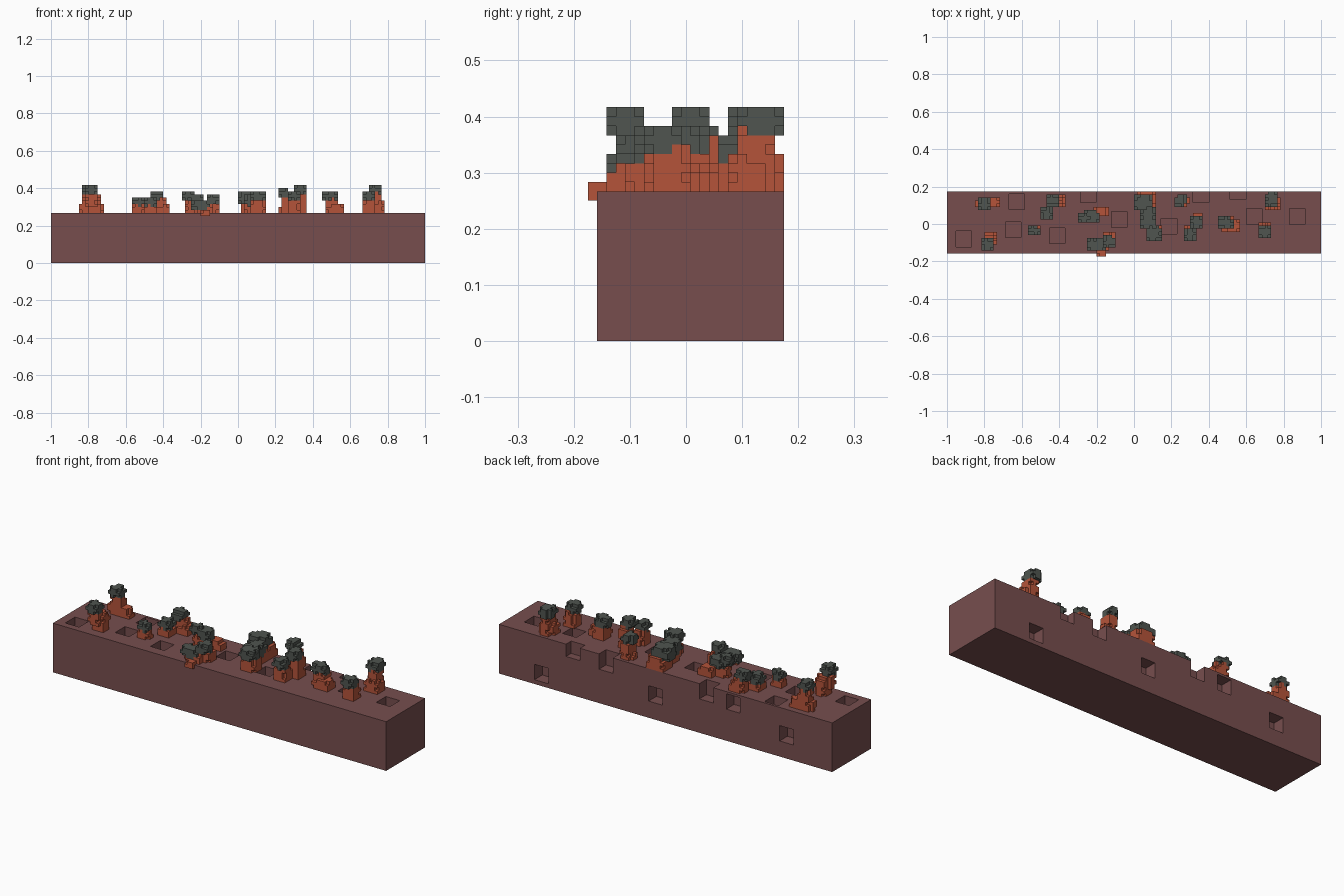
import bpy, bmesh, random
from mathutils import Matrix, Vector

if "Cube" in bpy.data.objects:
    bpy.data.objects.remove(bpy.data.objects["Cube"], do_unlink=True)

random.seed(4)
V = 1 / 60          # voxel size
GROUND = 16         # block height in voxels


def material(name, rgb):
    m = bpy.data.materials.new(name)
    m.use_nodes = True
    m.diffuse_color = (*rgb, 1)
    m.node_tree.nodes["Principled BSDF"].inputs["Base Color"].default_value = (*rgb, 1)
    return m


BROWN = material("red_brown_rock", (0.184, 0.076, 0.076))
ORANGE = material("flame_orange", (0.46, 0.088, 0.042))
GREY = material("smoke_grey", (0.08, 0.091, 0.08))


def new_object(name, bm, mats):
    me = bpy.data.meshes.new(name)
    bm.to_mesh(me)
    bm.free()
    for m in mats:
        me.materials.append(m)
    ob = bpy.data.objects.new(name, me)
    bpy.context.collection.objects.link(ob)
    return ob


def add_box(bm, lo, hi):
    lo, hi = Vector(lo), Vector(hi)
    bmesh.ops.create_cube(bm, size=1, matrix=Matrix.Translation((lo + hi) / 2)
                          @ Matrix.Diagonal((*(hi - lo), 1)))


# Rock block
BACK, TOP = 10.5 * V, GROUND * V
bm = bmesh.new()
add_box(bm, (-1, -9.5 * V, 0), (1, BACK, TOP))
block = new_object("rock_block", bm, [BROWN])

# Square pits in the top (x, y) and in the back (x, z)
R = 2.5 * V
bm = bmesh.new()
for x, y in [(-0.91, -0.08), (-0.626, 0.12), (-0.645, -0.03), (-0.41, -0.063),
             (-0.078, 0.024), (0.187, -0.013), (0.642, 0.04), (0.872, 0.04)]:
    add_box(bm, (x - R, y - R, TOP - 0.067), (x + R, y + R, TOP + 0.02))
for x, z in [(0.745, 0.065), (0.06, 0.132), (-0.406, 0.213), (-0.726, 0.126)]:
    add_box(bm, (x - R, BACK - 0.067, z - R), (x + R, BACK + 0.02, z + R))
# Notches through the top back edge (x, inner y, depth)
for x, y, d in [(-0.245, 0.115, 0.083), (0.358, 0.115, 0.083), (0.556, 0.131, 0.067)]:
    add_box(bm, (x - R, y, TOP - d), (x + R, BACK + 0.02, TOP + 0.02))
cutter = new_object("pit_cutter", bm, [BROWN])
cutter.hide_render = True

mod = block.modifiers.new("pits", 'BOOLEAN')
mod.operation, mod.object, mod.solver = 'DIFFERENCE', cutter, 'EXACT'
bpy.context.view_layer.objects.active = block
bpy.ops.object.modifier_apply(modifier="pits")
bpy.data.objects.remove(cutter, do_unlink=True)


# Voxel fires: boxes are (x0, x1, y0, y1, z0, z1) in voxels above the block
def fill(cells, box, mat, drop):
    x0, x1, y0, y1, z0, z1 = box
    for x in range(x0, x1):
        for y in range(y0, y1):
            for z in range(z0, z1):
                ends = (x in (x0, x1 - 1)) + (y in (y0, y1 - 1))
                ends += z == z1 - 1 or (mat == 1 and z == z0)
                if ends == 3 or (ends == 2 and random.random() < drop):
                    continue
                cells[x, y, z] = mat


def fire(name, flames, smokes):
    cells = {}
    for b in flames:
        fill(cells, b, 0, 0.25)
    for b in smokes:
        fill(cells, b, 1, 0.2)
    bm = bmesh.new()
    verts = {}

    def vert(p):
        if p not in verts:
            verts[p] = bm.verts.new((p[0] * V, (p[1] + 0.5) * V, (p[2] + GROUND) * V))
        return verts[p]

    # Only the exposed sides of the voxels become faces
    for c, mat in cells.items():
        for axis in range(3):
            for side in (0, 1):
                near = list(c)
                near[axis] += 2 * side - 1
                if tuple(near) in cells:
                    continue
                u, w = (axis + 1) % 3, (axis + 2) % 3
                quad = []
                for a, b in ((0, 0), (1, 0), (1, 1), (0, 1)):
                    p = list(c)
                    p[axis] += side
                    p[u] += a
                    p[w] += b
                    quad.append(vert(tuple(p)))
                bm.faces.new(quad if side else quad[::-1]).material_index = mat
    return new_object(name, bm, [ORANGE, GREY])


fire("fire_right_back", [(-50, -46, 5, 8, 0, 7), (-49, -43, 5, 8, 0, 3), (-51, -48, 5, 7, 0, 4)],
     [(-50, -46, 4, 8, 6, 9)])
fire("fire_right_front", [(-48, -44, -7, -3, 0, 6), (-49, -45, -8, -5, 2, 7)],
     [(-49, -45, -9, -5, 6, 9)])
fire("fire_small_front", [(-34, -30, -4, -1, 0, 3)], [(-34, -30, -4, -1, 2, 5)])
fire("fire_small_middle", [(-30, -26, 1, 5, 0, 3)], [(-30, -26, 1, 5, 2, 5)])
fire("fire_small_back", [(-27, -23, 6, 9, 0, 5), (-26, -22, 5, 9, 0, 3)],
     [(-28, -24, 5, 9, 4, 7)])
fire("fire_centre_right", [(-17, -11, 0, 3, 0, 4), (-13, -8, 2, 5, 0, 3)],
     [(-18, -14, 0, 3, 4, 7), (-16, -11, 0, 4, 3, 6)])
fire("fire_over_front_edge",
     [(-14, -8, -9, -6, 0, 3), (-12, -9, -11, -9, -1, 2), (-10, -6, -7, -3, 0, 4)],
     [(-15, -9, -9, -5, 1, 4), (-10, -6, -8, -4, 3, 6)])
fire("fire_large_centre",
     [(1, 7, 5, 10, 0, 4), (2, 7, -1, 6, 0, 4), (4, 9, -5, -1, 0, 5)],
     [(0, 6, 4, 9, 3, 7), (2, 7, -2, 5, 2, 6), (4, 9, -6, -1, 4, 7)])
fire("fire_left_back", [(14, 17, 5, 9, 0, 6), (13, 18, 6, 8, 0, 3)], [(13, 17, 5, 9, 5, 8)])
fire("fire_left_middle",
     [(19, 22, -1, 3, 0, 7), (16, 20, -5, -1, 0, 5)],
     [(18, 22, -2, 2, 6, 9), (16, 20, -6, -2, 4, 7)])
fire("fire_left_wide", [(28, 32, -2, 2, 0, 5), (28, 34, -3, 1, 0, 3)],
     [(27, 32, -2, 2, 4, 7)])
fire("fire_left_front", [(40, 44, -4, 0, 0, 5)], [(40, 44, -5, -1, 4, 7)])
fire("fire_far_left", [(43, 46, 5, 9, 0, 7), (42, 47, 4, 8, 0, 4)], [(42, 46, 5, 10, 6, 9)])
